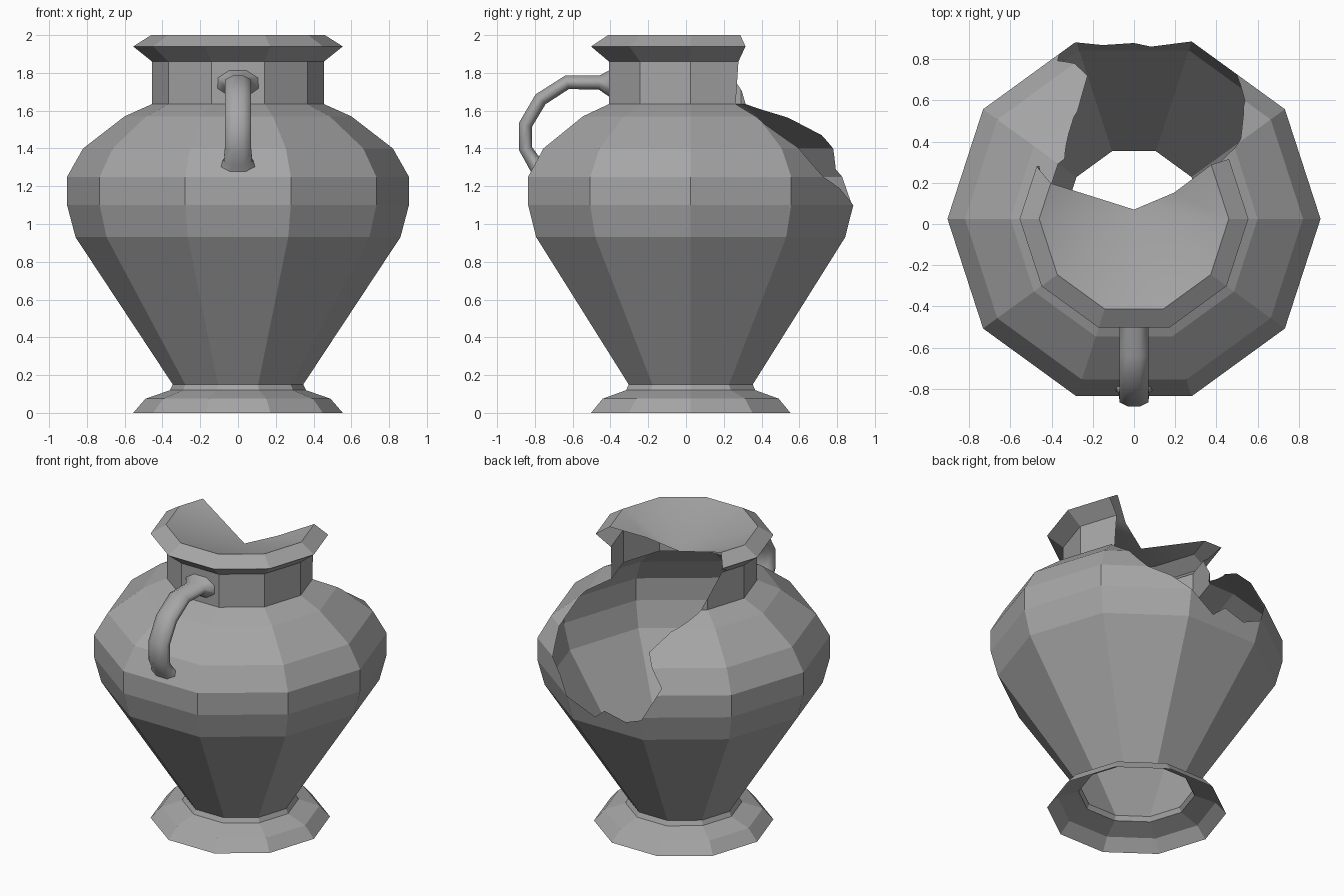
import bpy, bmesh, math
from mathutils import Vector

cube = bpy.data.objects.get("Cube")
if cube:
    bpy.data.objects.remove(cube)

SIDES, START, CENTRE_Y = 10, -108, 0.025

clay = bpy.data.materials.new("grey_clay")
clay.use_nodes = True
clay.diffuse_color = (0.38, 0.38, 0.38, 1)
clay.node_tree.nodes["Principled BSDF"].inputs["Base Color"].default_value = (0.38, 0.38, 0.38, 1)


def make_object(name, bm):
    mesh = bpy.data.meshes.new(name)
    bm.to_mesh(mesh)
    bm.free()
    mesh.materials.append(clay)
    obj = bpy.data.objects.new(name, mesh)
    bpy.context.collection.objects.link(obj)
    return obj


# Vase profile: (height along the skin, radius, z); the last row is the sunken mouth
PROFILE = [(z, r, z) for z, r in [
    (0, .555), (.075, .49), (.12, .36), (.15, .345), (.93, .86), (1.10, .905),
    (1.25, .905), (1.40, .82), (1.57, .60), (1.635, .455), (1.86, .455),
    (1.94, .555), (2.0, .46)]] + [(2.3, 0, 1.85)]

# Outline of the broken-out piece: (degrees around the vase, height along the skin)
BREAK = [(35, 2.0), (32, 1.94), (34, 1.86), (32, 1.635), (37, 1.53), (46, 1.42),
         (54.6, 1.25), (64, 1.19), (72, 1.10), (84.5, 1.0), (90, 1.07), (100, 1.03),
         (108, 1.08), (116, 1.29), (108, 1.47), (118, 1.56), (139, 1.635),
         (143, 1.70), (158, 1.86), (160, 1.89), (151, 1.93), (157, 2.0),
         (156, 2.4), (27, 2.4), (28, 2.15)]
BREAK = [((a - START) * SIDES / 360, v) for a, v in BREAK]


def inside(u, v):
    hit = False
    for (u1, v1), (u2, v2) in zip(BREAK, BREAK[1:] + BREAK[:1]):
        if (v1 > v) != (v2 > v) and u < u1 + (v - v1) * (u2 - u1) / (v2 - v1):
            hit = not hit
    return hit


def corner(column):
    a = math.radians(START + column * 360 / SIDES)
    return Vector((math.cos(a), math.sin(a), 0))


def wrap(u, v):
    """Roll a flat point onto the faceted vase."""
    i = min(int(u + 1e-6), SIDES - 1)
    direction = corner(i).lerp(corner(i + 1), u - i)
    for (v1, r1, z1), (v2, r2, z2) in zip(PROFILE, PROFILE[1:]):
        if v <= v2 + 1e-6:
            break
    t = (v - v1) / (v2 - v1)
    shift = 0.045 * max(0, (v - 2) / 0.3)
    return direction * (r1 + (r2 - r1) * t) + Vector((0, CENTRE_Y + shift, z1 + (z2 - z1) * t))


# Vase skin: flat grid, cut along the break, then rolled up
bm = bmesh.new()
rows = [[bm.verts.new((u, p[0], 0)) for u in range(SIDES + 1)] for p in PROFILE]
for low, high in zip(rows, rows[1:]):
    for i in range(SIDES):
        bm.faces.new((low[i], low[i + 1], high[i + 1], high[i]))
for (u1, v1), (u2, v2) in zip(BREAK, BREAK[1:] + BREAK[:1]):
    bmesh.ops.bisect_plane(bm, geom=bm.verts[:] + bm.edges[:] + bm.faces[:], dist=1e-5,
                           plane_co=(u1, v1, 0), plane_no=(v2 - v1, u1 - u2, 0))
lost = [f for f in bm.faces if inside(*f.calc_center_median().xy)]
bmesh.ops.delete(bm, geom=lost, context='FACES')
for face in bm.faces:
    face.smooth = face.calc_center_median().y > 2
for edge in bm.edges:
    edge.smooth = not all(abs(v.co.y - 2) < 1e-4 for v in edge.verts)
for vert in bm.verts:
    vert.co = wrap(vert.co.x, vert.co.y)
bmesh.ops.remove_doubles(bm, verts=bm.verts[:], dist=1e-4)
bmesh.ops.dissolve_limit(bm, angle_limit=math.radians(1), verts=bm.verts[:], edges=bm.edges[:])
make_object("broken_vase", bm)

# Handle: oval tube flaring where it meets the neck and shoulder
# (y, z, half width, half thickness)
HANDLE = [(-.39, 1.745, .12, .08), (-.46, 1.748, .07, .037), (-.63, 1.75, .07, .037),
          (-.77, 1.66, .07, .037), (-.85, 1.525, .07, .036), (-.85, 1.40, .07, .036),
          (-.81, 1.335, .075, .038), (-.77, 1.285, .11, .05)]
bm = bmesh.new()
rings = []
for i, (y, z, width, thick) in enumerate(HANDLE):
    before, after = HANDLE[max(i - 1, 0)], HANDLE[min(i + 1, len(HANDLE) - 1)]
    along = Vector((0, after[0] - before[0], after[1] - before[1])).normalized()
    out = Vector((0, along.z, -along.y))
    ring = []
    for k in range(8):
        a = math.radians(k * 45 + 22.5)
        ring.append(bm.verts.new(Vector((0, y, z)) + out * math.sin(a) * thick * 1.08
                                 + Vector((math.cos(a) * width * 1.08, 0, 0))))
    rings.append(ring)
for a, b in zip(rings, rings[1:]):
    for k in range(8):
        n = (k + 1) % 8
        bm.faces.new((a[k], a[n], b[n], b[k])).smooth = True
bmesh.ops.recalc_face_normals(bm, faces=bm.faces[:])
make_object("handle", bm)
